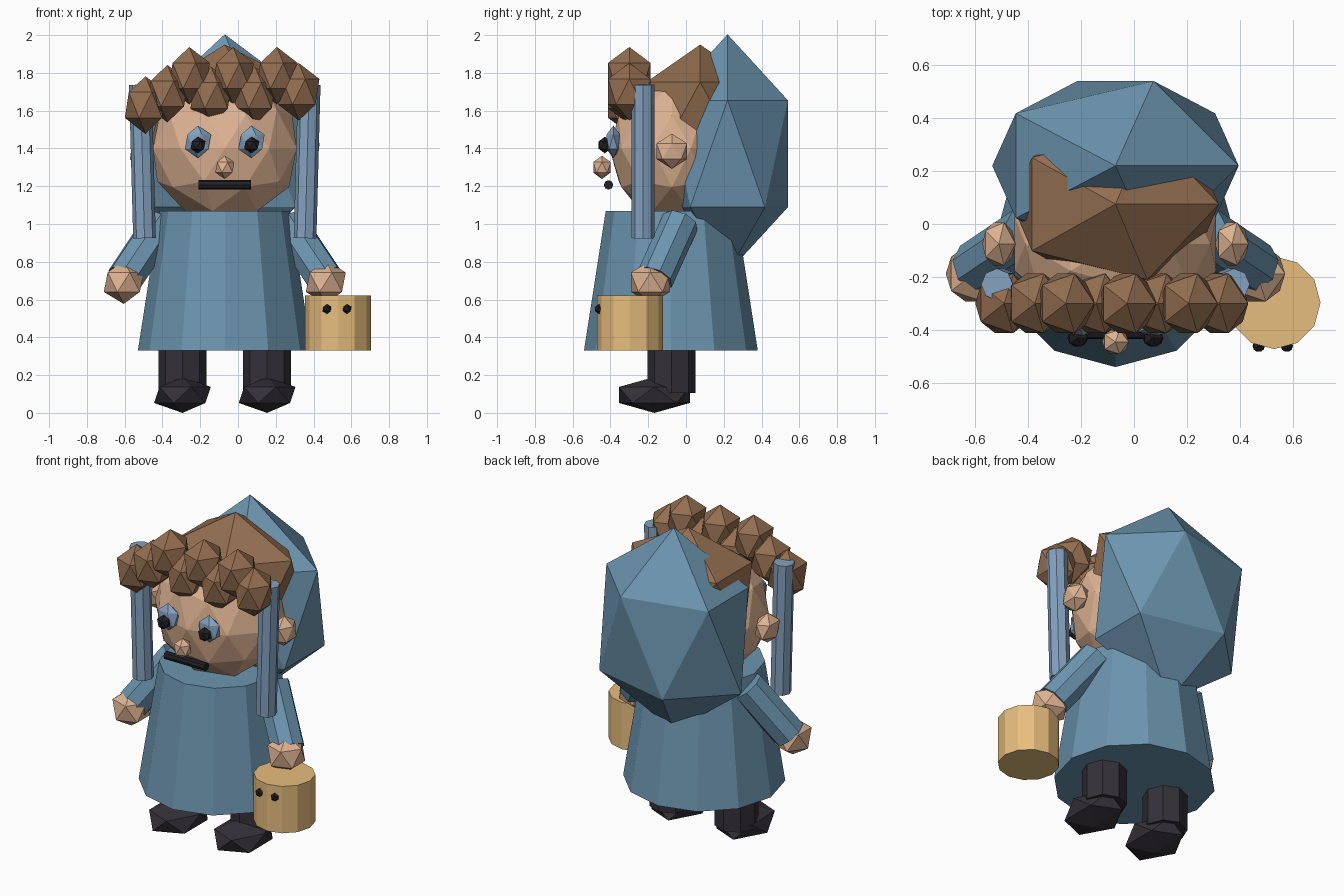
import bpy
from mathutils import Vector

if "Cube" in bpy.data.objects:
    bpy.data.objects.remove(bpy.data.objects["Cube"])

CX = -0.07  # figure's own centre line (the pail shifts the overall bounds)


def material(name, rgb):
    m = bpy.data.materials.new(name)
    m.diffuse_color = (*rgb, 1)
    m.use_nodes = True
    m.node_tree.nodes["Principled BSDF"].inputs["Base Color"].default_value = m.diffuse_color
    return m


CLOTH = material("blue_cloth", (0.15, 0.30, 0.43))
RIBBON = material("light_blue", (0.23, 0.36, 0.52))
SKIN = material("skin", (0.73, 0.45, 0.29))
HAIR = material("brown_hair", (0.29, 0.155, 0.08))
DARK = material("dark_leather", (0.035, 0.03, 0.04))
BLACK = material("black", (0.015, 0.014, 0.018))
WOOD = material("tan", (0.80, 0.51, 0.21))


def finish(name, mat):
    ob = bpy.context.object
    ob.name = name
    ob.data.materials.append(mat)
    return ob


def ball(name, loc, size, mat, sub=1):
    """Faceted ellipsoid."""
    bpy.ops.mesh.primitive_ico_sphere_add(subdivisions=sub, radius=1, location=loc)
    ob = finish(name, mat)
    ob.scale = size
    return ob


def rod(name, a, b, r, mat, sides=8, r2=None):
    """Straight or tapered cylinder from a to b."""
    a, b = Vector(a), Vector(b)
    bpy.ops.mesh.primitive_cone_add(vertices=sides, radius1=r, radius2=r if r2 is None else r2,
                                    depth=(b - a).length, location=(a + b) / 2)
    ob = finish(name, mat)
    d = b - a
    if abs(d.x) > 1e-6 or abs(d.y) > 1e-6:
        ob.rotation_euler = d.to_track_quat('Z', 'Y').to_euler()
    return ob


# Robe, head, hood and hair cap
rod("robe", (CX, -0.08, 0.33), (CX, -0.08, 1.07), 0.46, CLOTH, 12, 0.345)
ball("head", (CX, -0.075, 1.40), (0.40, 0.33, 0.39), SKIN, 2)
ball("hood", (CX, 0.22, 1.372), (0.52, 0.376, 0.632), CLOTH)
ball("hair_cap", (CX, 0.075, 1.59), (0.436, 0.335, 0.36), HAIR)

# Row of curls across the forehead
for i, z in enumerate((1.63, 1.69, 1.785, 1.68, 1.785, 1.68, 1.785, 1.70)):
    ball(f"curl_{i + 1}", (-0.49 + 0.116 * i, -0.30, z), (0.122, 0.132, 0.152), HAIR)

# Nose and mouth
ball("nose", (CX, -0.445, 1.30), (0.056, 0.054, 0.062), SKIN)
rod("mouth", (CX - 0.14, -0.41, 1.207), (CX + 0.14, -0.41, 1.207), 0.025, BLACK)

# Paired parts
for side, s in (("left", -1), ("right", 1)):
    ball(f"{side}_eye", (CX + s * 0.142, -0.385, 1.435), (0.077, 0.042, 0.086), RIBBON)
    ball(f"{side}_pupil", (CX + s * 0.142, -0.43, 1.418), (0.044, 0.038, 0.044), BLACK)
    ball(f"{side}_ear", (CX + s * 0.44, -0.075, 1.385), (0.07, 0.095, 0.093), SKIN)
    rod(f"{side}_ribbon", (CX + s * 0.425, -0.228, 0.925), (CX + s * 0.447, -0.228, 1.738),
        0.06, RIBBON)
    rod(f"{side}_arm", (CX + s * 0.33, -0.03, 1.01), (CX + s * 0.53, -0.165, 0.71), 0.1, CLOTH)
    ball(f"{side}_hand", (CX + s * 0.535, -0.188, 0.692), (0.118, 0.122, 0.115), SKIN)
    rod(f"{side}_leg", (CX + s * 0.224, -0.077, 0.105), (CX + s * 0.224, -0.077, 0.45),
        0.127, DARK)
    ball(f"{side}_shoe", (CX + s * 0.224, -0.167, 0.095), (0.168, 0.22, 0.095), DARK)
    # Two studs on the pail
    ball(f"pail_{side}_stud", (0.524 + s * 0.053, -0.46, 0.55), (0.026, 0.026, 0.026), BLACK)

# Pail held in the right hand
rod("pail", (0.529, -0.297, 0.33), (0.529, -0.297, 0.622), 0.175, WOOD, 12)
